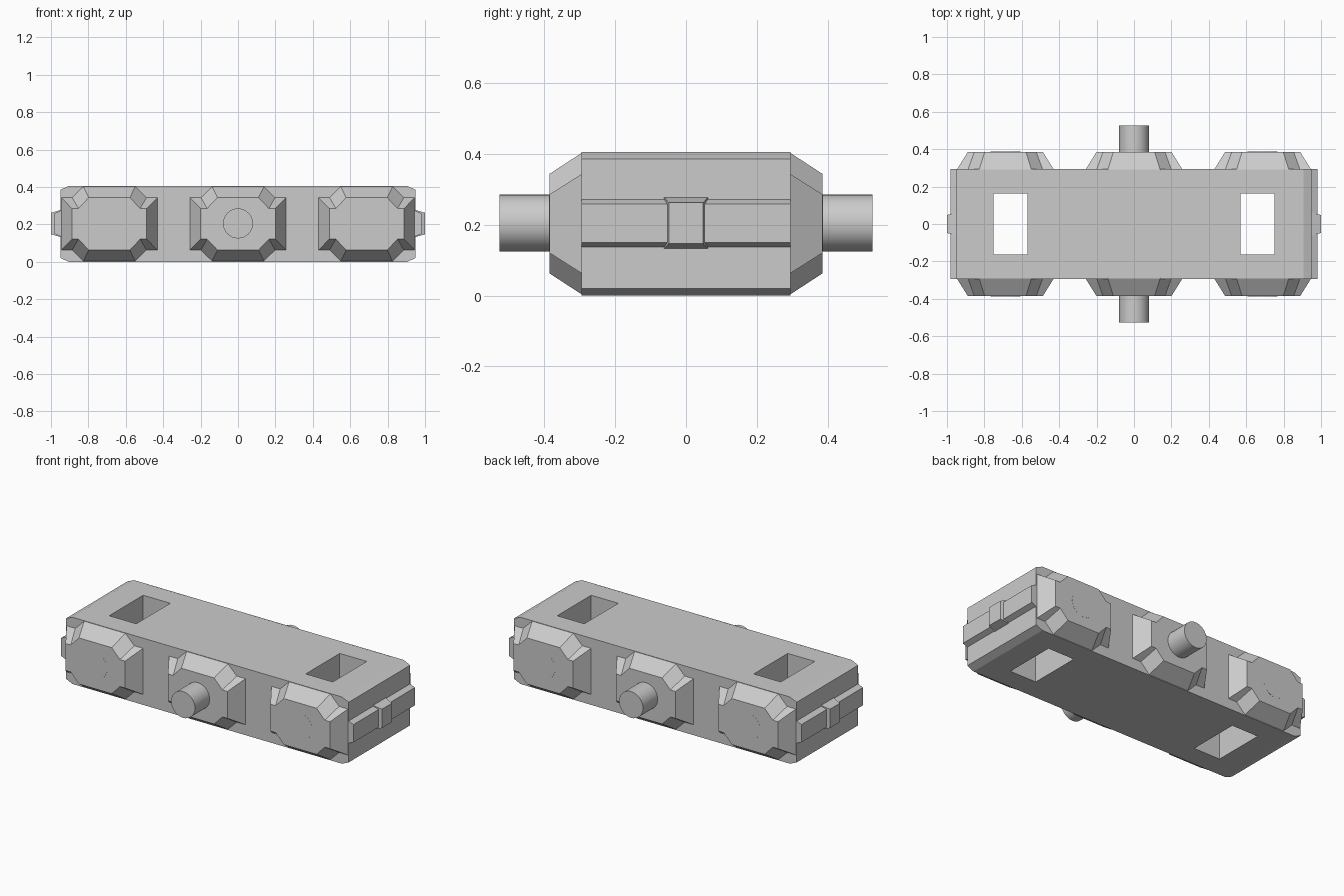
import bpy, bmesh, math

if "Cube" in bpy.data.objects:
    bpy.data.objects.remove(bpy.data.objects["Cube"])


def loft(name, ring_a, ring_b):
    """Closed solid between two outlines with equal point counts."""
    bm = bmesh.new()
    a = [bm.verts.new(p) for p in ring_a]
    b = [bm.verts.new(p) for p in ring_b]
    n = len(a)
    bm.faces.new(a)
    bm.faces.new(b)
    for i in range(n):
        j = (i + 1) % n
        bm.faces.new((a[i], a[j], b[j], b[i]))
    bmesh.ops.recalc_face_normals(bm, faces=bm.faces)
    mesh = bpy.data.meshes.new(name)
    bm.to_mesh(mesh)
    bm.free()
    ob = bpy.data.objects.new(name, mesh)
    bpy.context.collection.objects.link(ob)
    return ob


def rect(u, v0, v1):
    return [(-u, v0), (u, v0), (u, v1), (-u, v1)]


def stepped(w, a, b, h, k):
    """Twelve-sided outline: rectangle with notched, chamfered corners."""
    q = [(w, k), (a, k), (b, h)]
    top = q + [(-x, z) for x, z in reversed(q)]
    return top + [(-x, -z) for x, z in top]


ZC = 0.203

# main block: rounded-off side profile extruded in y
profile = [(-.905, 0), (.905, 0), (.95, .02), (.95, .385),
           (.905, .405), (-.905, .405), (-.95, .385), (-.95, .02)]
body = loft("main_block", [(x, -.295, z) for x, z in profile],
            [(x, .295, z) for x, z in profile])

# rectangular holes right through the block
for s in (-1, 1):
    ring = [(s * .66 + x, y) for x, y in rect(.091, -.163, .163)]
    cutter = loft("hole_cutter", [(x, y, -.2) for x, y in ring],
                  [(x, y, .6) for x, y in ring])
    cutter.hide_render = True
    mod = body.modifiers.new("hole", 'BOOLEAN')
    mod.operation = 'DIFFERENCE'
    mod.solver = 'EXACT'
    mod.object = cutter
    bpy.context.view_layer.objects.active = body
    bpy.ops.object.modifier_apply(modifier=mod.name)
    bpy.data.objects.remove(cutter)

# end rails and their centre clips
for s in (-1, 1):
    loft("end_rail",
         [(s * .945, y, z) for y, z in rect(.295, .135, .274)],
         [(s * .982, y, z) for y, z in rect(.295, .15, .258)])
    loft("end_clip",
         [(s * .948, y, z) for y, z in rect(.062, .132, .277)],
         [(s * 1.0, y, z) for y, z in rect(.048, .147, .262)])

# side pads with round pegs: long in the middle, flush on the outer pads
base = stepped(.26, .2, .14, .2025, .143)
face = stepped(.2, .165, .11, .14, .082)
for s in (-1, 1):
    for cx in (-.688, 0, .688):
        loft("side_pad",
             [(cx + x, s * .29, ZC + z) for x, z in base],
             [(cx + x, s * .386, ZC + z) for x, z in face])
        end = .527 if cx == 0 else .3865
        bpy.ops.mesh.primitive_cylinder_add(
            vertices=32, radius=.08, depth=end - .3,
            location=(cx, s * (end + .3) / 2, ZC + .002),
            rotation=(math.pi / 2, 0, 0))
        bpy.context.object.name = "side_peg" if cx == 0 else "flush_pin"
        bpy.ops.object.shade_smooth_by_angle()
